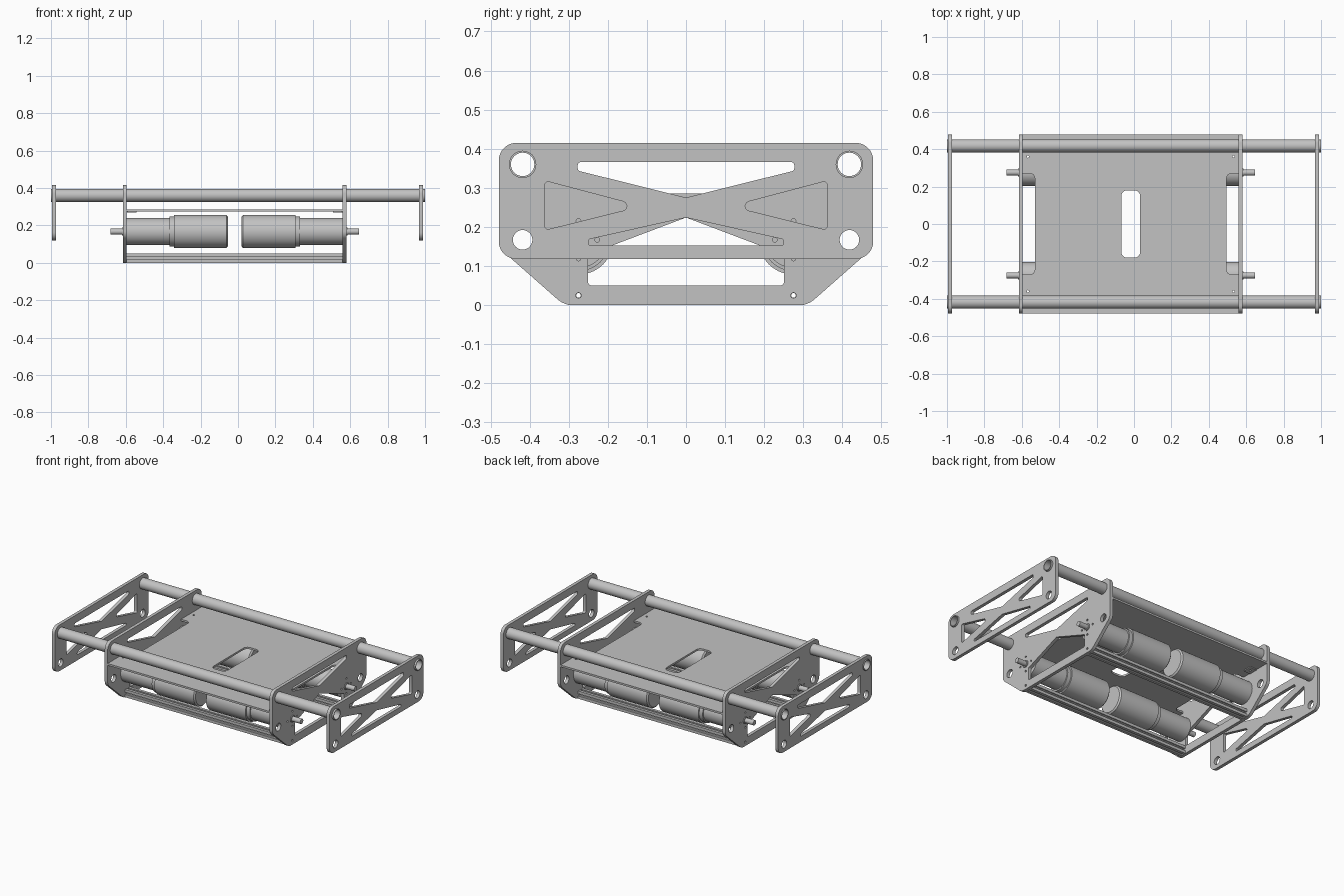
import bpy, bmesh
from math import sin, cos, tan, pi, radians
from mathutils import Vector, Matrix

if "Cube" in bpy.data.objects:
    bpy.data.objects.remove(bpy.data.objects["Cube"])

metal = bpy.data.materials.new("grey metal")
metal.use_nodes = True
grey = (0.54, 0.54, 0.54, 1)
metal.diffuse_color = grey
metal.node_tree.nodes["Principled BSDF"].inputs["Base Color"].default_value = grey

XC = -0.0175          # middle of the inner box
TUBE_Y, TUBE_Z = 0.418, 0.36
MOTOR_Y, MOTOR_Z = 0.275, 0.167
SIDES = (-1, 1)
ALONG_X = Matrix(((0, 0, 1, 0), (1, 0, 0, 0), (0, 1, 0, 0), (0, 0, 0, 1)))  # drawing plane -> YZ


def finish(name, mesh):
    mesh.materials.clear()
    mesh.materials.append(metal)
    ob = bpy.data.objects.new(name, mesh)
    bpy.context.collection.objects.link(ob)
    bpy.ops.object.select_all(action='DESELECT')
    ob.select_set(True)
    bpy.context.view_layer.objects.active = ob
    bpy.ops.object.shade_smooth_by_angle(angle=radians(30))
    return ob


def circle(x, y, r, n=24):
    return [(x + r * cos(2 * pi * i / n), y + r * sin(2 * pi * i / n)) for i in range(n)]


def rounded(points, radius, steps=6):
    """Polygon with filleted corners; radius is one number or one per corner."""
    pts = [Vector(p) for p in points]
    radii = radius if isinstance(radius, (list, tuple)) else [radius] * len(pts)
    out = []
    for i, p in enumerate(pts):
        if radii[i] == 0:
            out.append(tuple(p))
            continue
        a = (pts[i - 1] - p).normalized()
        b = (pts[(i + 1) % len(pts)] - p).normalized()
        half = a.angle(b) / 2
        centre = p + (a + b).normalized() * radii[i] / sin(half)
        reach = radii[i] / tan(half)
        start = (p + a * reach - centre).normalized()
        end = (p + b * reach - centre).normalized()
        out += [tuple(centre + radii[i] * start.slerp(end, k / steps).normalized())
                for k in range(steps + 1)]
    return out


def extrude(name, loops, depth, matrix):
    """Solid from an outline and its holes, centred on the drawing plane."""
    cu = bpy.data.curves.new(name, 'CURVE')
    cu.dimensions = '2D'
    cu.fill_mode = 'BOTH'
    cu.extrude = depth / 2
    for loop in loops:
        sp = cu.splines.new('POLY')
        sp.points.add(len(loop) - 1)
        for pt, co in zip(sp.points, loop):
            pt.co = (co[0], co[1], 0, 1)
        sp.use_cyclic_u = True
    tmp = bpy.data.objects.new(name + " outline", cu)
    bpy.context.collection.objects.link(tmp)
    bpy.context.view_layer.update()
    mesh = bpy.data.meshes.new_from_object(tmp.evaluated_get(bpy.context.evaluated_depsgraph_get()))
    bpy.data.objects.remove(tmp)
    bm = bmesh.new()
    bm.from_mesh(mesh)
    bmesh.ops.remove_doubles(bm, verts=bm.verts, dist=1e-5)
    bmesh.ops.transform(bm, matrix=matrix, verts=bm.verts)
    bmesh.ops.recalc_face_normals(bm, faces=bm.faces)
    bm.to_mesh(mesh)
    bm.free()
    return finish(name, mesh)


def lathe(name, profile, origin, direction=1, closed=False, steps=40):
    """Turn (distance along x, radius) points about an axis along x."""
    bm = bmesh.new()
    vs = [bm.verts.new((direction * u, 0, r)) for u, r in profile]
    es = [bm.edges.new(pair) for pair in zip(vs, vs[1:])]
    if closed:
        es.append(bm.edges.new((vs[-1], vs[0])))
    bmesh.ops.spin(bm, geom=vs + es, cent=(0, 0, 0), axis=(1, 0, 0), angle=2 * pi, steps=steps)
    bmesh.ops.remove_doubles(bm, verts=bm.verts, dist=1e-5)
    bmesh.ops.recalc_face_normals(bm, faces=bm.faces)
    bmesh.ops.translate(bm, verts=bm.verts, vec=origin)
    mesh = bpy.data.meshes.new(name)
    bm.to_mesh(mesh)
    bm.free()
    return finish(name, mesh)


def mirrored(half):
    """Complete a right-hand half outline across the centre line."""
    return half + [(-x, y) for x, y in reversed(half) if x > 0]


# Openings shared by the side plates
tube_holes = [circle(s * TUBE_Y, TUBE_Z, 0.035, 40) for s in SIDES]
lower_holes = [circle(s * TUBE_Y, 0.167, 0.025, 32) for s in SIDES]
upper_window = rounded(mirrored([(0, 0.275), (0.277, 0.344), (0.277, 0.366)]), [0.004, 0.008, 0.008, 0.008, 0.008])
lower_window = rounded(mirrored([(0.25, 0.153), (0.25, 0.168), (0, 0.224)]), [0.006, 0.006, 0.004, 0.006, 0.006])
side_windows = [rounded([(s * 0.361, 0.318), (s * 0.361, 0.192), (s * 0.115, 0.253)], [0.008, 0.008, 0.012])
                for s in SIDES]

# Outer truss plates
outer_outline = rounded(mirrored([(0.479, 0.118), (0.479, 0.415)]), 0.045, 8)
for name, x in (("right_outer_plate", -0.983), ("left_outer_plate", 0.978)):
    extrude(name, [outer_outline, upper_window, lower_window] + side_windows + tube_holes + lower_holes,
            0.021, Matrix.Translation((x, 0, 0)) @ ALONG_X)

# Inner plates carrying the motors
inner_outline = rounded(mirrored([(0.312, 0), (0.479, 0.147), (0.479, 0.415)]),
                        [0.06, 0.05, 0.045, 0.045, 0.05, 0.06], 8)
big_window = rounded(mirrored([(0.251, 0.05), (0.251, 0.129), (0, 0.224)]), [0.01, 0.01, 0.004, 0.01, 0.01])
small_holes = []
for s in SIDES:
    small_holes.append(circle(s * MOTOR_Y, 0.025, 0.007, 12))
    small_holes += [circle(s * MOTOR_Y + 0.048 * cos(a), MOTOR_Z + 0.048 * sin(a), 0.006, 12)
                    for a in (0, pi / 2, pi, 3 * pi / 2)]
for name, s in (("right_inner_plate", -1), ("left_inner_plate", 1)):
    extrude(name, [inner_outline, upper_window, big_window] + tube_holes + lower_holes + small_holes,
            0.021, Matrix.Translation((XC + s * 0.588, 0, 0)) @ ALONG_X)

# Deck sheet with end notches and a centre slot
quarter = [(0.578, 0.479), (0.578, 0.27), (0.513, 0.27)]
right_edge = quarter + [(x, -y) for x, y in reversed(quarter)]
deck_outline = rounded(right_edge + [(-x, -y) for x, y in right_edge], [0, 0, 0.025, 0.025, 0, 0] * 2)
slot = rounded([(-0.05, -0.18), (0.05, -0.18), (0.05, 0.18), (-0.05, 0.18)], 0.03)
bolt_holes = [circle(sx * 0.55, sy * 0.36, 0.006, 12) for sx in SIDES for sy in SIDES]
extrude("deck_sheet", [deck_outline, slot] + bolt_holes, 0.012, Matrix.Translation((XC, 0, 0.28)))

# Small tabs under the deck corners
for sx in SIDES:
    for sy in SIDES:
        tab = [(-0.025, -0.03), (0.025, -0.03), (0.025, 0.03), (-0.025, 0.03)]
        extrude("deck_tab", [rounded(tab, 0.006), circle(0, 0, 0.006, 12)], 0.006,
                Matrix.Translation((XC + sx * 0.55, sy * 0.36, 0.271)))

# Slotted bottom rail section: one side repeated four times
side = [(-0.025, 0.025), (-0.007, 0.025), (-0.007, 0.019), (-0.014, 0.019), (-0.006, 0.01),
        (0.006, 0.01), (0.014, 0.019), (0.007, 0.019), (0.007, 0.025)]
rail_section = []
for k in range(4):
    turn = Matrix.Rotation(-k * pi / 2, 2)
    rail_section += [tuple(turn @ Vector(p)) for p in side]

for label, s in (("front", -1), ("back", 1)):
    # Long hollow tubes
    lathe(label + "_tube", [(-1, 0.035), (1, 0.035), (1, 0.03), (-1, 0.03)],
          (0, s * TUBE_Y, TUBE_Z), closed=True)
    # Bottom rails
    extrude(label + "_rail", [rail_section, circle(0, 0, 0.006, 12)], 1.156,
            Matrix.Translation((XC, s * MOTOR_Y, 0.025)) @ ALONG_X)
    # Motors: body, collar, gearbox and output shaft
    for side_name, d in (("right", -1), ("left", 1)):
        lathe(f"{label}_{side_name}_motor",
              [(0.037, 0), (0.037, 0.08), (0.045, 0.089), (0.325, 0.089), (0.325, 0.08), (0.35, 0.08),
               (0.35, 0.072), (0.578, 0.072), (0.578, 0)],
              (XC, s * MOTOR_Y, MOTOR_Z), d)
        lathe(f"{label}_{side_name}_shaft",
              [(0.57, 0), (0.57, 0.022), (0.604, 0.022), (0.604, 0.016), (0.665, 0.016), (0.665, 0)],
              (XC, s * MOTOR_Y, MOTOR_Z), d, steps=24)
